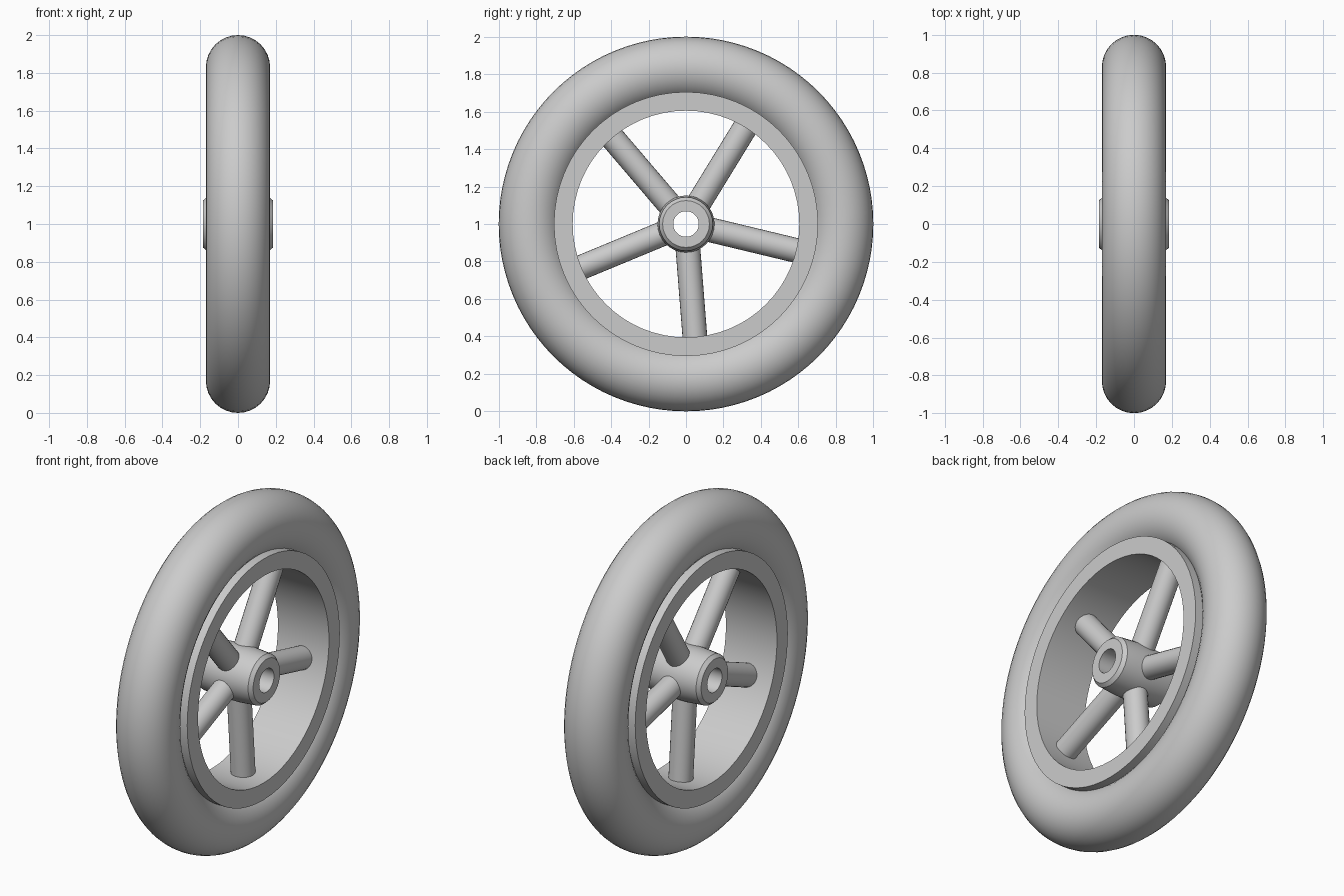
import bpy
import math
from mathutils import Matrix, Vector

cube = bpy.data.objects.get("Cube")
if cube:
    bpy.data.objects.remove(cube, do_unlink=True)

AXLE = Vector((0, 0, 1))

grey = bpy.data.materials.new("plain grey")
grey.use_nodes = True
grey.diffuse_color = (0.6, 0.6, 0.6, 1)
grey.node_tree.nodes["Principled BSDF"].inputs["Base Color"].default_value = (0.6, 0.6, 0.6, 1)


def finish(obj, name):
    obj.name = name
    obj.data.materials.append(grey)
    bpy.ops.object.select_all(action="DESELECT")
    obj.select_set(True)
    bpy.context.view_layer.objects.active = obj
    bpy.ops.object.shade_smooth_by_angle(angle=math.radians(30))


def lathe(name, profile, sides):
    """Revolve a closed (x, radius) profile around the axle."""
    n = len(profile)
    verts, faces = [], []
    for s in range(sides):
        a = math.tau * s / sides
        verts += [AXLE + Vector((x, r * math.cos(a), r * math.sin(a))) for x, r in profile]
        t = (s + 1) % sides
        for i in range(n):
            j = (i + 1) % n
            faces.append((s * n + i, s * n + j, t * n + j, t * n + i))
    mesh = bpy.data.meshes.new(name)
    mesh.from_pydata(verts, [], faces)
    obj = bpy.data.objects.new(name, mesh)
    bpy.context.collection.objects.link(obj)
    finish(obj, name)


def mirrored(half):
    """Complete a profile given for +x, running from the bore outwards."""
    return half + [(-x, r) for x, r in reversed(half)]


# Round tyre, profile runs clockwise so faces point outwards
steps = 32
lathe("tyre", [(0.17 * math.sin(math.tau * i / steps), 0.83 - 0.17 * math.cos(math.tau * i / steps))
               for i in range(steps)], 96)

# Flat-sided rim ring
lathe("rim", mirrored([(0.165, 0.605), (0.165, 0.705)]), 64)

# Hub with a through bore and chamfered ends
lathe("hub", mirrored([(0.185, 0.068), (0.185, 0.125), (0.165, 0.143), (0.06, 0.152)]), 32)

# Five round spokes from the hub into the rim
inner, outer = 0.11, 0.64
for i in range(5):
    a = math.radians(58.5 + 72 * i)
    direction = Vector((0, math.cos(a), math.sin(a)))
    bpy.ops.mesh.primitive_cylinder_add(vertices=24, radius=0.066, depth=outer - inner)
    spoke = bpy.context.object
    turn = direction.to_track_quat("Z", "X").to_matrix().to_4x4()
    spoke.matrix_world = Matrix.Translation(AXLE + direction * (inner + outer) / 2) @ turn
    finish(spoke, f"spoke_{i + 1}")
